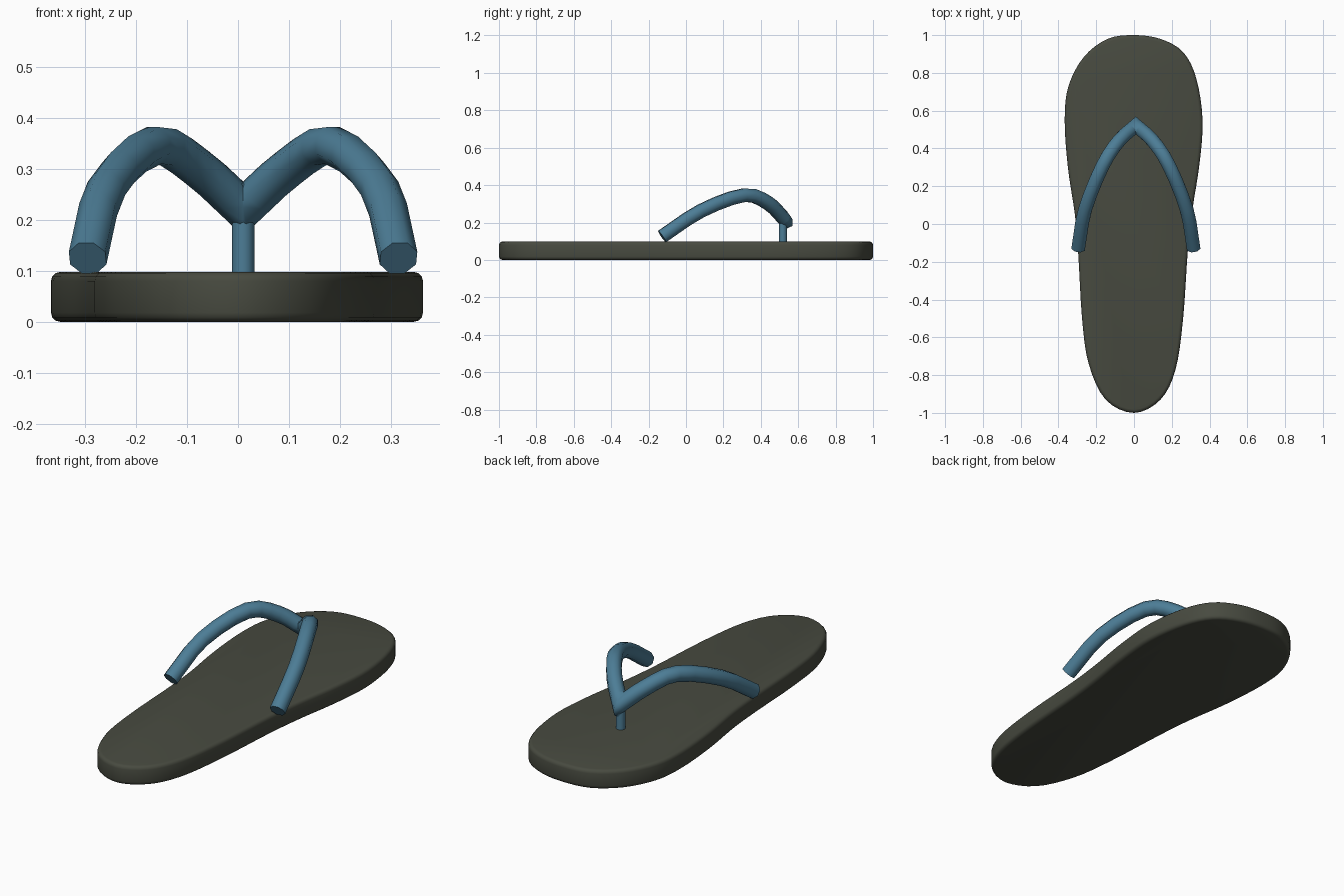
import bpy, bmesh, math
from mathutils import Vector

cube = bpy.data.objects.get("Cube")
if cube:
    bpy.data.objects.remove(cube)


def material(name, rgb):
    m = bpy.data.materials.new(name)
    m.use_nodes = True
    m.diffuse_color = (*rgb, 1)
    m.node_tree.nodes["Principled BSDF"].inputs["Base Color"].default_value = (*rgb, 1)
    return m


olive = material("dark olive rubber", (0.064, 0.069, 0.051))
blue = material("blue rubber", (0.073, 0.205, 0.305))


def smooth_path(points, steps, closed=False):
    """Catmull-Rom path through the given points."""
    pts = [Vector(p) for p in points]
    n = len(pts)
    if closed:
        at = lambda i: pts[i % n]
    else:
        ends = {-1: 2 * pts[0] - pts[1], n: 2 * pts[-1] - pts[-2]}
        at = lambda i: ends[i] if i in ends else pts[i]
    path = []
    for i in range(n if closed else n - 1):
        a, b, c, d = (at(i + k) for k in (-1, 0, 1, 2))
        for s in range(steps):
            t = s / steps
            path.append(0.5 * (2 * b + (c - a) * t + (2 * a - 5 * b + 4 * c - d) * t * t
                               + (3 * b - a - 3 * c + d) * t ** 3))
    return path if closed else path + [pts[-1]]


def add_object(name, bm, mat, angle):
    bmesh.ops.recalc_face_normals(bm, faces=bm.faces)
    mesh = bpy.data.meshes.new(name)
    bm.to_mesh(mesh)
    bm.free()
    mesh.materials.append(mat)
    ob = bpy.data.objects.new(name, mesh)
    bpy.context.collection.objects.link(ob)
    bpy.ops.object.select_all(action="DESELECT")
    ob.select_set(True)
    bpy.context.view_layer.objects.active = ob
    bpy.ops.object.shade_smooth_by_angle(angle=math.radians(angle))
    return ob


# Sole: foot outline, extruded and rounded at both rims
outline = [(0, 1), (0.14, 0.98), (0.26, 0.91), (0.33, 0.77), (0.363, 0.55), (0.347, 0.32),
           (0.31, 0.08), (0.285, -0.14), (0.26, -0.5), (0.22, -0.77), (0.14, -0.93),
           (0, -1), (-0.15, -0.93), (-0.24, -0.74), (-0.275, -0.5), (-0.295, -0.16),
           (-0.313, 0.05), (-0.35, 0.3), (-0.367, 0.55), (-0.347, 0.73), (-0.265, 0.885),
           (-0.14, 0.98)]
thickness = 0.098
bm = bmesh.new()
base = bm.faces.new([bm.verts.new((p.x, p.y, 0)) for p in smooth_path(outline, 4, True)])
top = bmesh.ops.extrude_face_region(bm, geom=[base], use_keep_orig=True)["geom"]
bmesh.ops.translate(bm, vec=(0, 0, thickness),
                    verts=[g for g in top if isinstance(g, bmesh.types.BMVert)])
rims = [e for e in bm.edges if abs(e.verts[0].co.z - e.verts[1].co.z) < 0.001]
bmesh.ops.bevel(bm, geom=rims, offset=0.018, segments=3, profile=0.5, affect="EDGES")
add_object("sole", bm, olive, 40)

# Straps: an eight-sided tube, cut at the toe and mirrored
strap_x = 0.01
strap = [(0.305, -0.128, 0.125), (0.268, 0.08, 0.262), (0.175, 0.31, 0.346),
         (0.09, 0.44, 0.303), (0, 0.522, 0.222)]
sides, radius = 8, 0.039
path = smooth_path(strap, 3)
path.append(2 * path[-1] - path[-2])
bm = bmesh.new()
rings = []
for i, p in enumerate(path):
    along = (path[min(i + 1, len(path) - 1)] - path[max(i - 1, 0)]).normalized()
    across = along.cross(Vector((0, 0, 1))).normalized()
    up = across.cross(along)
    turns = [2 * math.pi * (k + 0.5) / sides for k in range(sides)]
    rings.append([bm.verts.new(p + radius * (across * math.cos(t) + up * math.sin(t)))
                  for t in turns])
for a, b in zip(rings, rings[1:]):
    for k in range(sides):
        j = (k + 1) % sides
        bm.faces.new((a[k], a[j], b[j], b[k]))
bm.faces.new(rings[0])
bmesh.ops.bisect_plane(bm, geom=bm.verts[:] + bm.edges[:] + bm.faces[:],
                       plane_co=(0, 0, 0), plane_no=(-1, 0, 0), clear_outer=True)
straps = add_object("straps", bm, blue, 50)
straps.location.x = strap_x
mirror = straps.modifiers.new("mirror", "MIRROR")
mirror.merge_threshold = 0.002

# Toe post: short peg joining the straps to the sole
bm = bmesh.new()
bmesh.ops.create_cone(bm, cap_ends=True, segments=12, radius1=0.022, radius2=0.022, depth=0.13)
post = add_object("toe_post", bm, blue, 40)
post.location = (strap_x, 0.518, 0.15)
